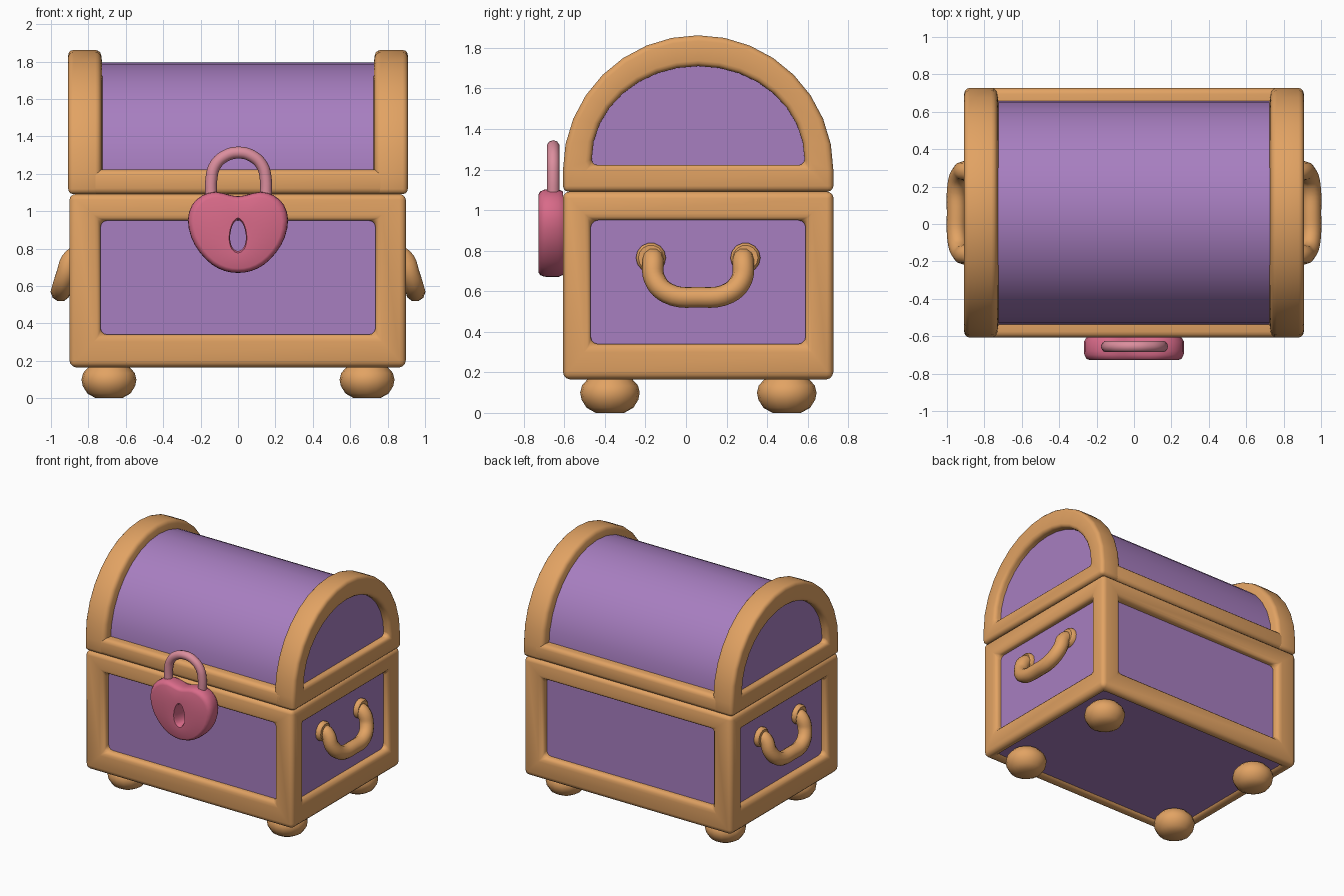
import bpy, bmesh, math
from mathutils import Vector

cube = bpy.data.objects.get("Cube")
if cube:
    bpy.data.objects.remove(cube)

CY = 0.06    # depth centre of the chest
HALF = 0.667  # half depth of the chest
SEAM = 1.091  # height where lid meets chest


def material(name, rgb):
    m = bpy.data.materials.new(name)
    m.use_nodes = True
    m.diffuse_color = (*rgb, 1)
    bsdf = next(n for n in m.node_tree.nodes if n.type == 'BSDF_PRINCIPLED')
    bsdf.inputs["Base Color"].default_value = (*rgb, 1)
    return m


WOOD = material("warm wood", (0.76, 0.365, 0.125))
PURPLE = material("purple panel", (0.39, 0.21, 0.53))
PINK = material("rose pink", (0.69, 0.145, 0.25))
PALE = material("pale pink", (0.71, 0.27, 0.34))


def finish(name, data, mat, bevel=0):
    """Link the data, apply bevels, and shade smoothly with sharp corners kept."""
    ob = bpy.data.objects.new(name, data)
    bpy.context.collection.objects.link(ob)
    data.materials.append(mat)
    if bevel:
        mod = ob.modifiers.new("rounding", 'BEVEL')
        mod.width, mod.segments = bevel, 3
        mod.limit_method, mod.angle_limit = 'ANGLE', math.radians(35)
    bpy.ops.object.select_all(action='DESELECT')
    ob.select_set(True)
    bpy.context.view_layer.objects.active = ob
    bpy.ops.object.convert(target='MESH')
    bpy.ops.object.shade_smooth_by_angle(angle=math.radians(45))
    return ob


def from_bmesh(name, bm, mat, bevel=0):
    bmesh.ops.recalc_face_normals(bm, faces=bm.faces)
    me = bpy.data.meshes.new(name)
    bm.to_mesh(me)
    bm.free()
    return finish(name, me, mat, bevel)


def box_bmesh(lo, hi):
    bm = bmesh.new()
    bmesh.ops.create_cube(bm, size=1)
    lo, hi = Vector(lo), Vector(hi)
    for v in bm.verts:
        v.co = (lo + hi) / 2 + v.co * (hi - lo)
    return bm


def loft(name, rings, mat, bevel=0, wrap=False):
    """Skin a row of equal-sized rings; wrap joins last to first, else cap the ends."""
    bm = bmesh.new()
    rows = [[bm.verts.new(p) for p in ring] for ring in rings]
    n = len(rows[0])
    for i in range(len(rows) if wrap else len(rows) - 1):
        a, b = rows[i], rows[(i + 1) % len(rows)]
        for j in range(n):
            k = (j + 1) % n
            bm.faces.new((a[j], a[k], b[k], b[j]))
    if not wrap:
        bm.faces.new(rows[0])
        bm.faces.new(rows[-1])
    return from_bmesh(name, bm, mat, bevel)


def tube(name, points, radius, mat):
    cu = bpy.data.curves.new(name, 'CURVE')
    cu.dimensions = '3D'
    cu.bevel_depth, cu.bevel_resolution = radius, 3
    cu.resolution_u, cu.use_fill_caps = 5, True
    sp = cu.splines.new('BEZIER')
    sp.bezier_points.add(len(points) - 1)
    for bp, p in zip(sp.bezier_points, points):
        bp.co = p
        bp.handle_left_type = bp.handle_right_type = 'AUTO'
    return finish(name, cu, mat)


def circle(n, r):
    return [(r * math.cos(math.tau * i / n), r * math.sin(math.tau * i / n)) for i in range(n)]


# Lower chest frame: a box whose sides and bottom get open, recessed windows
bm = box_bmesh((-0.902, CY - HALF, 0.165), (0.898, CY + HALF, SEAM + 0.001))
bm.normal_update()
windows = [f for f in bm.faces if f.normal.z < 0.5]
bmesh.ops.inset_individual(bm, faces=windows, thickness=0.1)
for f in windows:
    bottom = f.normal.z < -0.5
    for v in f.verts:
        if not bottom:
            v.co.z = 0.34 if v.co.z < 0.6 else 0.95
        if abs(f.normal.x) < 0.5:
            v.co.x = math.copysign(0.822 if bottom else 0.735, v.co.x)
        if abs(f.normal.y) < 0.5:
            v.co.y = CY + math.copysign(0.59 if bottom else 0.53, v.co.y - CY)
for f in windows:
    inward = -f.normal * 0.09
    wall = bmesh.ops.extrude_discrete_faces(bm, faces=[f])["faces"][0]
    for v in wall.verts:
        v.co += inward
    bm.faces.remove(wall)
from_bmesh("chest_frame", bm, WOOD, 0.035)

# Lower chest panels, with the underside slightly recessed
from_bmesh("chest_panels", box_bmesh((-0.845, CY - 0.61, 0.19), (0.845, CY + 0.61, 1.04)), PURPLE)


def arch(x, half, spring, top, base, n=16):
    """Arched outline across the chest at one x position."""
    pts = [(x, CY + half * math.cos(math.pi * i / n), spring + (top - spring) * math.sin(math.pi * i / n))
           for i in range(n + 1)]
    return pts + [(x, CY - half, base), (x, CY + half, base)]


# Lid: arched end bands, barrel panel, front and back rails
outer = (HALF, 1.195, 1.862, SEAM)
inner = (0.525, 1.25, 1.71, 1.222)
for side, s in (("left", 1), ("right", -1)):
    loft(f"lid_band_{side}",
         [arch(s * 0.735, *outer), arch(s * 0.908, *outer), arch(s * 0.908, *inner), arch(s * 0.715, *inner)],
         WOOD, 0.032, wrap=True)
barrel = (0.6, 1.195, 1.795, 1.11)
loft("lid_panel", [arch(-0.852, *barrel), arch(0.852, *barrel)], PURPLE)
for side, s in (("front", -1), ("back", 1)):
    ys = sorted((CY + s * HALF, CY + s * 0.5))
    from_bmesh(f"lid_rail_{side}", box_bmesh((-0.82, ys[0], SEAM), (0.82, ys[1], 1.222)), WOOD, 0.032)

# Squashed bun feet
foot_profile = [(0.07, 0), (0.115, 0.025), (0.14, 0.065), (0.147, 0.1), (0.138, 0.135), (0.105, 0.172)]
for x_name, x in (("left", 0.69), ("right", -0.69)):
    for y_name, y in (("front", CY - 0.435), ("back", CY + 0.437)):
        loft(f"foot_{y_name}_{x_name}",
             [[(x + a, y + b, z) for a, b in circle(16, r)] for r, z in foot_profile], WOOD)

# Drop handles with round mounts
half_path = [(0.84, 0.222, 0.765), (0.885, 0.222, 0.75), (0.922, 0.215, 0.66), (0.944, 0.15, 0.59)]
for side, s in (("left", 1), ("right", -1)):
    path = [(s * x, CY - y, z) for x, y, z in half_path]
    path.append((s * 0.948, CY, 0.57))
    path += [(s * x, CY + y, z) for x, y, z in reversed(half_path)]
    tube(f"handle_{side}", path, 0.053, WOOD)
    for end, e in (("front", -1), ("back", 1)):
        loft(f"handle_mount_{end}_{side}",
             [[(s * x, CY + e * 0.233 + a, 0.765 + b) for a, b in circle(14, r)]
              for x, r in ((0.83, 0.074), (0.868, 0.074), (0.88, 0.062))], WOOD)

# Heart padlock: outline lofted around a keyhole that goes right through
half_heart = [(0.05, 1.088), (0.12, 1.103), (0.19, 1.085), (0.245, 1.035), (0.268, 0.955),
              (0.25, 0.86), (0.205, 0.78), (0.14, 0.715), (0.07, 0.68)]
coarse = [(0, 1.08)] + half_heart + [(0, 0.67)] + [(-x, z) for x, z in reversed(half_heart)]
heart = []
for i, p in enumerate(coarse):
    before, after, beyond = (coarse[(i + k) % len(coarse)] for k in (-1, 1, 2))
    heart += [p, tuple((9 * (b + c) - a - d) / 16 for a, b, c, d in zip(before, p, after, beyond))]
MID = 0.87


def heart_ring(y, scale):
    return [(x * scale, y, MID + (z - MID) * scale) for x, z in heart]


def keyhole_ring(y, grow=1):
    ring = []
    for x, z in heart:
        a = math.atan2(x, z - MID)
        width = 0.042 - 0.006 * math.cos(a)
        ring.append((grow * width * math.sin(a), y, MID + grow * 0.083 * math.cos(a)))
    return ring


loft("padlock_body",
     [keyhole_ring(-0.715), keyhole_ring(-0.728, 1.12), heart_ring(-0.728, 0.88), heart_ring(-0.72, 0.95),
      heart_ring(-0.70, 0.99), heart_ring(-0.68, 1), heart_ring(-0.63, 1), heart_ring(-0.607, 0.95),
      keyhole_ring(-0.607)],
     PINK, wrap=True)

# Padlock shackle
arc = [(0.003 - 0.145 * math.cos(math.pi * i / 6), -0.655, 1.175 + 0.138 * math.sin(math.pi * i / 6))
       for i in range(7)]
tube("padlock_shackle", [(-0.142, -0.655, 1.05)] + arc + [(0.148, -0.655, 1.05)], 0.032, PALE)
